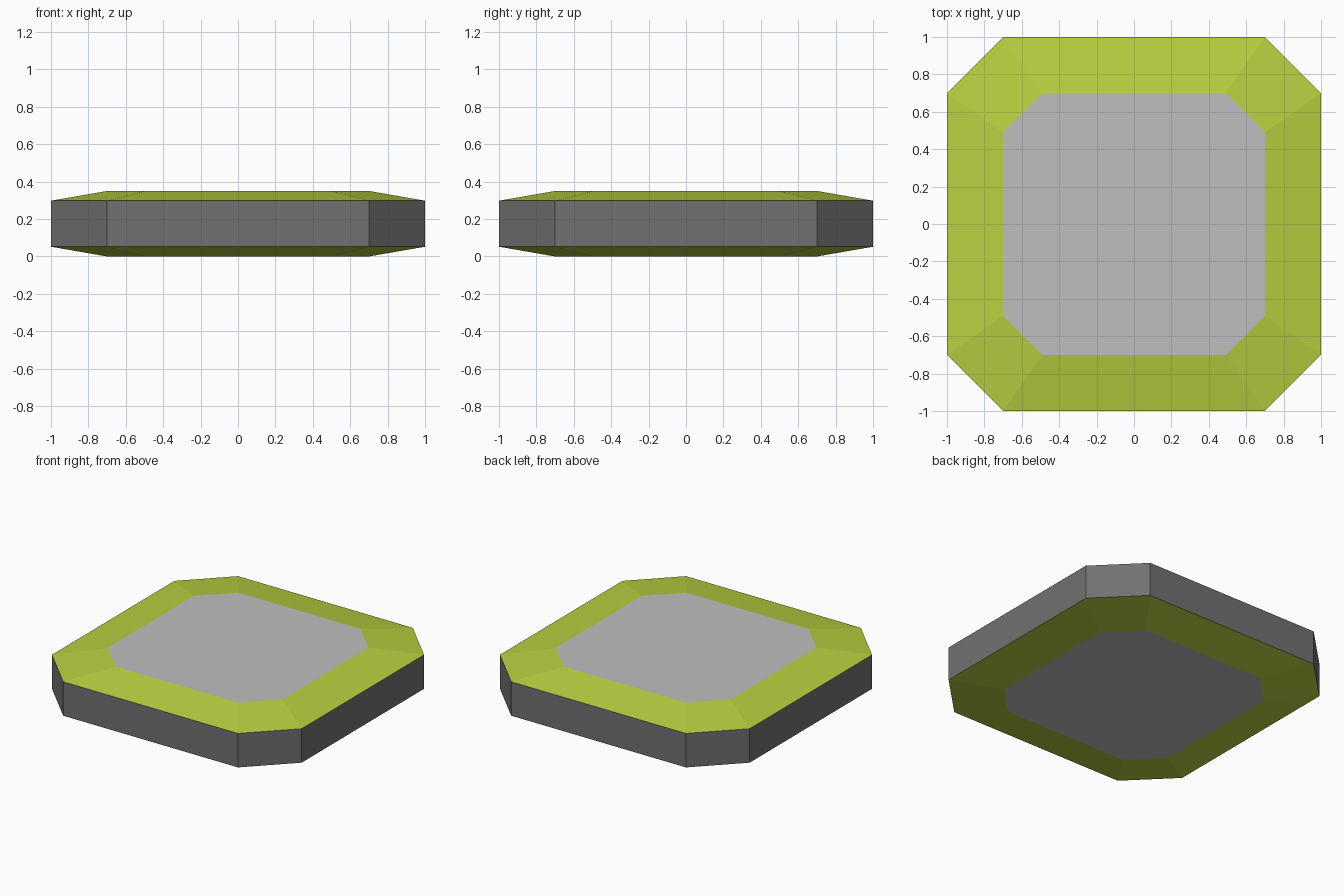
import bpy, bmesh

if "Cube" in bpy.data.objects:
    bpy.data.objects.remove(bpy.data.objects["Cube"])


def material(name, rgb):
    m = bpy.data.materials.new(name)
    m.diffuse_color = (*rgb, 1.0)
    m.use_nodes = True
    m.node_tree.nodes["Principled BSDF"].inputs["Base Color"].default_value = m.diffuse_color
    return m


def octagon(half, z):
    # square with cut corners, counter-clockwise
    c = half * 0.7
    return [(x, y, z) for x, y in (
        (c, -half), (half, -c), (half, c), (c, half),
        (-c, half), (-half, c), (-half, -c), (-c, -half))]


light_gray = material("light gray", (0.52, 0.52, 0.52))
lime = material("lime green", (0.485, 0.63, 0.05))
dark_gray = material("dark gray", (0.165, 0.165, 0.165))

# Slab: stacked octagon rings, bevelled at top and bottom
bm = bmesh.new()
levels = [(0.7, 0.0), (1.0, 0.052), (1.0, 0.298), (0.7, 0.35)]
rings = [[bm.verts.new(p) for p in octagon(h, z)] for h, z in levels]
bm.faces.new(rings[0][::-1])
bm.faces.new(rings[-1])
for lower, upper in zip(rings, rings[1:]):
    for i in range(8):
        j = (i + 1) % 8
        bm.faces.new((lower[i], lower[j], upper[j], upper[i]))

# Colour by slope: flat caps gray, bevels lime, walls dark
bm.normal_update()
for f in bm.faces:
    up = abs(f.normal.z)
    f.material_index = 0 if up > 0.999 else 1 if up > 0.5 else 2

mesh = bpy.data.meshes.new("bevelled_slab")
bm.to_mesh(mesh)
bm.free()
for m in (light_gray, lime, dark_gray):
    mesh.materials.append(m)
slab = bpy.data.objects.new("bevelled_slab", mesh)
bpy.context.collection.objects.link(slab)
